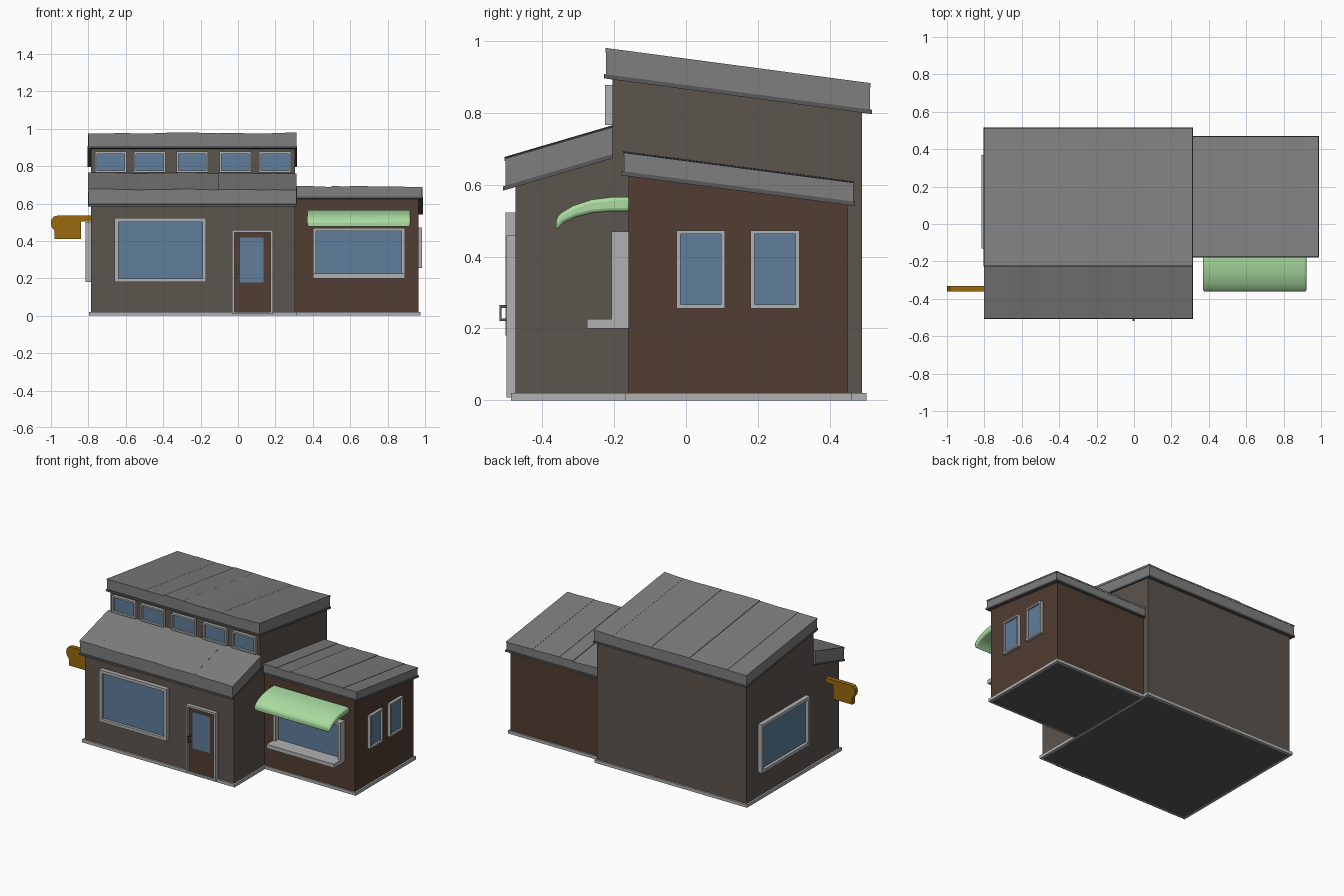
import bpy, random

if "Cube" in bpy.data.objects:
    bpy.data.objects.remove(bpy.data.objects["Cube"])
random.seed(4)

def mat(name, r, g, b):
    m = bpy.data.materials.new(name)
    m.diffuse_color = (r, g, b, 1)
    m.use_nodes = True
    m.node_tree.nodes["Principled BSDF"].inputs["Base Color"].default_value = m.diffuse_color
    return m

TAUPE = mat("taupe_wall", .108, .089, .075)
BROWN = mat("brown_wall", .082, .047, .032)
ROOF = mat("roof_metal", .21, .21, .21)
DARK = mat("dark_metal", .1, .1, .1)
TRIM = mat("light_trim", .44, .44, .44)
GLASS = mat("glass", .115, .21, .33)
GREEN = mat("awning_green", .40, .71, .35)
GOLD = mat("sign_gold", .32, .14, .004)

def obj(name, verts, faces, m):
    me = bpy.data.meshes.new(name)
    me.from_pydata(verts, [], faces)
    me.materials.append(m)
    o = bpy.data.objects.new(name, me)
    bpy.context.collection.objects.link(o)
    bpy.context.view_layer.objects.active = o
    import_normals(me)
    return o

def import_normals(me):
    import bmesh
    bm = bmesh.new()
    bm.from_mesh(me)
    bmesh.ops.recalc_face_normals(bm, faces=bm.faces)
    bm.to_mesh(me)
    bm.free()

def prism(name, pts, a, b, m, put):
    """Extrude a 2D profile from a to b; put(u, v, d) maps to 3D."""
    n = len(pts)
    verts = [put(u, v, d) for d in (a, b) for u, v in pts]
    faces = [list(range(n)), list(range(n, 2 * n))]
    faces += [(i, (i + 1) % n, n + (i + 1) % n, n + i) for i in range(n)]
    return obj(name, verts, faces, m)

def rect(u0, u1, v0, v1):
    return [(u0, v0), (u1, v0), (u1, v1), (u0, v1)]

def ring(name, outer, inner, a, b, m, put):
    """Hollow rectangular frame."""
    o, i = rect(*outer), rect(*inner)
    verts = [put(u, v, d) for d in (a, b) for u, v in o + i]
    faces = []
    for k in range(4):
        j = (k + 1) % 4
        faces += [(k, j, 4 + j, 4 + k), (8 + k, 8 + j, 12 + j, 12 + k),
                  (k, j, 8 + j, 8 + k), (4 + k, 4 + j, 12 + j, 12 + k)]
    return obj(name, verts, faces, m)

# Mappings: side profile (y,z along x), front profile (x,z along y), plan (x,y along z)
side = lambda u, v, d: (d, u, v)
front = lambda u, v, d: (u, d, v)
plan = lambda u, v, d: (u, v, d)

def window(name, put, wall, out, u0, u1, v0, v1, depth, w):
    """Frame and recessed pane; out is the sign of the wall's outward direction."""
    ring(name + "_frame", (u0, u1, v0, v1), (u0 + w, u1 - w, v0 + w, v1 - w),
         wall - out * .006, wall + out * depth, TRIM, put)
    e = w * .9
    prism(name + "_glass", rect(u0 + e, u1 - e, v0 + e, v1 - e),
          wall - out * .004, wall + out * depth * .35, GLASS, put)

def roof(name, x0, x1, y0, y1, zf, zb, thick, panels, edge, lip_back=.005):
    """Sloped slab with lower lip and uneven metal panels on top."""
    def slab(n, a, b, ya, yb, top, bot, m):
        s = (zb - zf) / (y1 - y0)
        z = lambda y: zf + s * (y - y0)
        prism(n, [(ya, z(ya) - bot), (yb, z(yb) - bot), (yb, z(yb) - top), (ya, z(ya) - top)],
              a, b, m, side)
    slab(name + "_fascia", x0, x1, y0, y1, .008, thick, ROOF)
    slab(name + "_lip", x0 - edge, x1 + edge, y0 - .006, y1 + lip_back, thick, thick + .012, DARK)
    step = (x1 - x0 + .004) / panels
    for i in range(panels):
        a = x0 - .002 + i * step
        b = a + step
        l, r = (random.uniform(-.006, .001) for _ in range(2))
        ya, yb = y0 - .002, y1 + min(lip_back, .002)
        verts = [(x, y, z + dz) for dz0 in (0, 1)
                 for x, y, z, dz in [(a, ya, zf, l if dz0 else -.012), (b, ya, zf, r if dz0 else -.012),
                                     (b, yb, zb, r if dz0 else -.012), (a, yb, zb, l if dz0 else -.012)]]
        obj(f"{name}_panel_{i+1}", verts, [(0, 1, 2, 3), (4, 5, 6, 7), (0, 1, 5, 4), (1, 2, 6, 5),
                                         (2, 3, 7, 6), (3, 0, 4, 7)], ROOF)

# Wall volumes
prism("main_walls", [(-.475, .004), (-.475, .61), (-.205, .69), (-.205, .91), (.49, .815), (.49, .004)],
      -.785, .305, TAUPE, side)
prism("wing_walls", [(-.16, .004), (-.16, .64), (.45, .565), (.45, .004)], .3, .965, BROWN, side)

# Base trim and floor
ring("main_base_trim", (-.797, .316, -.487, .502), (-.78, .3, -.47, .485), 0, .02, TRIM, plan)
ring("wing_base_trim", (.304, .977, -.169, .46), (.312, .96, -.155, .445), 0, .02, TRIM, plan)
prism("main_floor", rect(-.782, .302, -.472, .487), .002, .01, DARK, plan)
prism("wing_floor", rect(.31, .962, -.157, .447), .002, .01, DARK, plan)

# Roofs
roof("upper_roof", -.8, .312, -.222, .512, .98, .882, .073, 8, .004)
roof("lower_roof", -.8, .312, -.503, -.205, .677, .765, .08, 8, .003, 0)
roof("wing_roof", .306, .985, -.173, .466, .693, .609, .056, 7, .004)

# Windows
window("shop_window", front, -.475, -1, -.66, -.17, .18, .522, .028, .02)
for i, x in enumerate((-.765, -.557, -.33, -.1, .113)):
    window(f"clerestory_window_{i+1}", front, -.205, -1, x, x + .17, .766, .877, .02, .011)
window("left_window", side, -.785, -1, -.13, .37, .18, .5, .03, .02)
window("wing_front_window", front, -.16, -1, .4, .893, .205, .47, .048, .018)
prism("wing_window_sill", rect(.4, .893, .2, .226), -.155, -.275, TRIM, front)
for i, y in enumerate((-.027, .18)):
    window(f"wing_side_window_{i+1}", side, .965, 1, y, y + .136, .255, .473, .02, .011)

# Door
ring("door_frame", (-.031, .186, .008, .458), (-.018, .173, .02, .445), -.47, -.5, TRIM, front)
prism("door_leaf", rect(-.019, .174, .018, .446), -.47, -.487, BROWN, front)
prism("door_glass", rect(.011, .137, .178, .418), -.48, -.489, GLASS, front)
ring("door_handle", (-.519, -.484, .22, .265), (-.513, -.48, .228, .257), -.008, .002, DARK, side)

# Curved awning
aw = prism("awning", [(-.155, .566), (-.21, .565), (-.265, .558), (-.315, .541), (-.347, .522), (-.362, .505),
                      (-.362, .471), (-.34, .494), (-.305, .51), (-.26, .521), (-.21, .525), (-.155, .525)],
           .37, .922, GREEN, side)
bev = aw.modifiers.new("soft_edges", 'BEVEL')
bev.width = .01
bev.segments = 3
bev.limit_method = 'ANGLE'
aw.select_set(True)
bpy.ops.object.shade_smooth_by_angle()

# Hanging sign board
prism("sign_board", [(-.78, .535), (-.965, .535), (-.985, .53), (-.998, .515), (-1, .495), (-.997, .475),
                     (-.985, .46), (-.98, .45), (-.98, .41), (-.84, .41), (-.84, .505), (-.78, .505)],
      -.362, -.332, GOLD, front)
